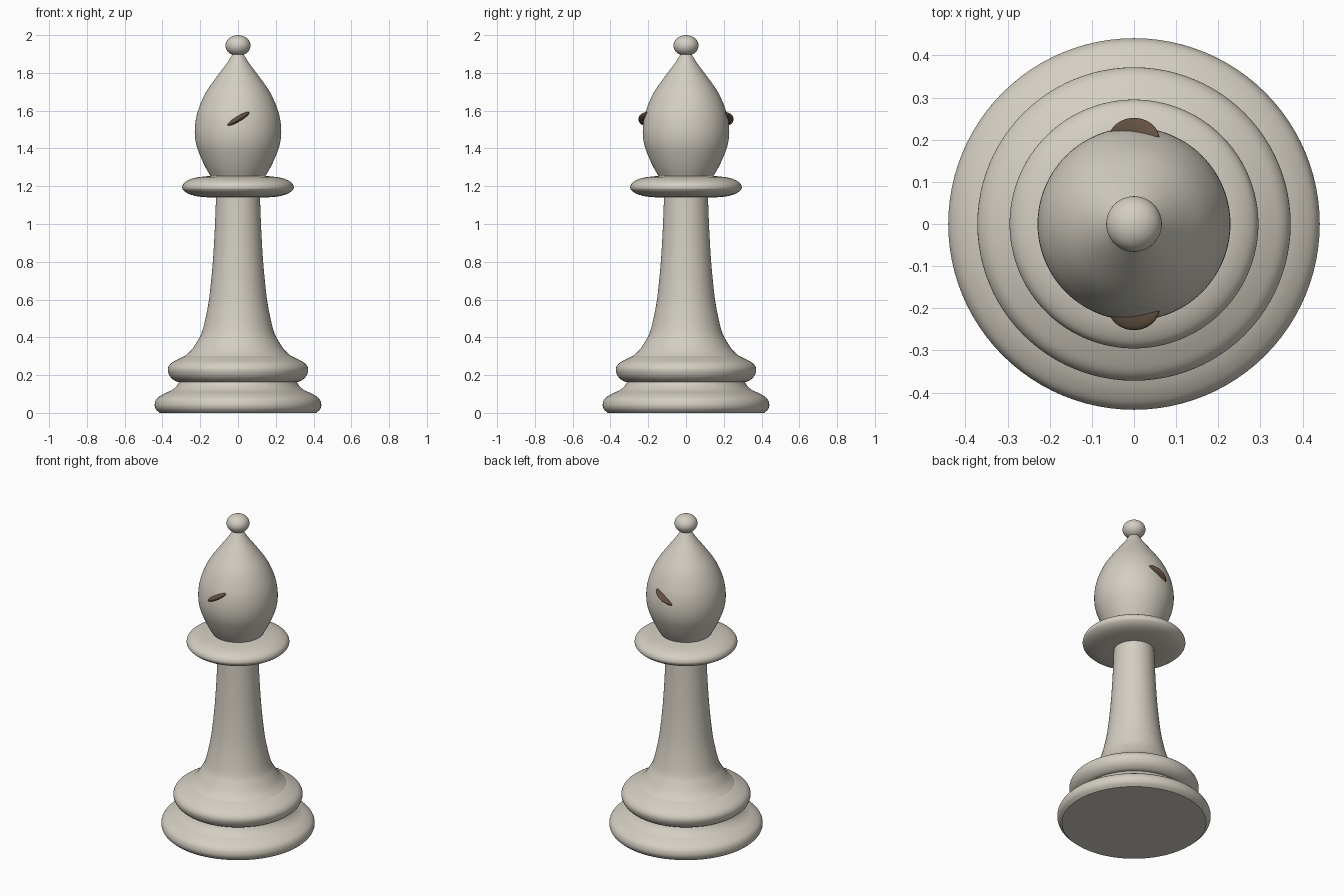
import bpy, bmesh, math
from mathutils import Vector, Matrix

cube = bpy.data.objects.get("Cube")
if cube:
    bpy.data.objects.remove(cube, do_unlink=True)


def make_material(name, rgb):
    mat = bpy.data.materials.new(name)
    mat.use_nodes = True
    mat.diffuse_color = (*rgb, 1)
    mat.node_tree.nodes["Principled BSDF"].inputs["Base Color"].default_value = (*rgb, 1)
    return mat


ivory = make_material("warm ivory", (0.66, 0.62, 0.54))
brown = make_material("dark brown", (0.13, 0.085, 0.055))


def smooth_path(points, steps=4):
    """Rounded path through the profile points."""
    pts = [Vector(p) for p in points]
    pts = [2 * pts[0] - pts[1]] + pts + [2 * pts[-1] - pts[-2]]
    path = []
    for a, b, c, d in zip(pts, pts[1:], pts[2:], pts[3:]):
        for i in range(steps):
            t = i / steps
            path.append(0.5 * (2 * b + (c - a) * t + (2 * a - 5 * b + 4 * c - d) * t**2
                               + (3 * b - a - 3 * c + d) * t**3))
    return path + [pts[-2]]


def finish(name, bm, mat):
    bmesh.ops.recalc_face_normals(bm, faces=bm.faces)
    mesh = bpy.data.meshes.new(name)
    bm.to_mesh(mesh)
    bm.free()
    mesh.materials.append(mat)
    obj = bpy.data.objects.new(name, mesh)
    bpy.context.collection.objects.link(obj)
    bpy.ops.object.select_all(action='DESELECT')
    obj.select_set(True)
    bpy.context.view_layer.objects.active = obj
    bpy.ops.object.shade_smooth_by_angle(angle=math.radians(40))
    return obj


def turned(name, profile, sides=96):
    """Turn a (radius, height) profile around z and cap both ends."""
    bm = bmesh.new()
    rings = []
    for r, z in smooth_path(profile):
        rings.append([bm.verts.new((r * math.cos(a), r * math.sin(a), z))
                      for a in (math.tau * i / sides for i in range(sides))])
    for low, high in zip(rings, rings[1:]):
        for i in range(sides):
            j = (i + 1) % sides
            bm.faces.new((low[i], low[j], high[j], high[i]))
    bm.faces.new(rings[0][::-1])
    bm.faces.new(rings[-1])
    return finish(name, bm, ivory)


def ellipsoid(name, radii, matrix, mat):
    bm = bmesh.new()
    bmesh.ops.create_uvsphere(bm, u_segments=48, v_segments=24, radius=1)
    bmesh.ops.transform(bm, matrix=matrix @ Matrix.Diagonal((*radii, 1)), verts=bm.verts)
    return finish(name, bm, mat)


# Turned body, from the foot upwards
turned("foot", [(0.415, 0), (0.435, 0.02), (0.441, 0.045), (0.43, 0.075),
                (0.395, 0.1), (0.355, 0.118), (0.327, 0.14), (0.31, 0.165)])
turned("lower_ring", [(0.3, 0.163), (0.33, 0.168), (0.36, 0.193), (0.372, 0.23),
                      (0.357, 0.26), (0.32, 0.283), (0.28, 0.302)])
turned("stem", [(0.28, 0.302), (0.245, 0.335), (0.212, 0.385), (0.19, 0.43), (0.168, 0.52),
                (0.151, 0.62), (0.134, 0.79), (0.123, 0.97), (0.116, 1.15)])
turned("collar", [(0.1, 1.141), (0.19, 1.143), (0.255, 1.157), (0.288, 1.178),
                  (0.295, 1.197), (0.28, 1.222), (0.23, 1.244), (0.14, 1.256)])
turned("head", [(0.143, 1.25), (0.172, 1.3), (0.2, 1.36), (0.221, 1.42), (0.229, 1.485),
                (0.223, 1.555), (0.205, 1.62), (0.168, 1.7), (0.105, 1.79),
                (0.06, 1.85), (0.022, 1.91)])

# Ball on the tip
ellipsoid("tip_ball", (0.066, 0.066, 0.055), Matrix.Translation((0, 0, 1.945)), ivory)

# Slanted slits on the front and back of the head
for name, side in (("front_slit", -1), ("back_slit", 1)):
    place = Matrix.Translation((0, side * 0.2, 1.555)) @ Matrix.Rotation(math.radians(-31), 4, 'Y')
    ellipsoid(name, (0.07, 0.052, 0.016), place, brown)
